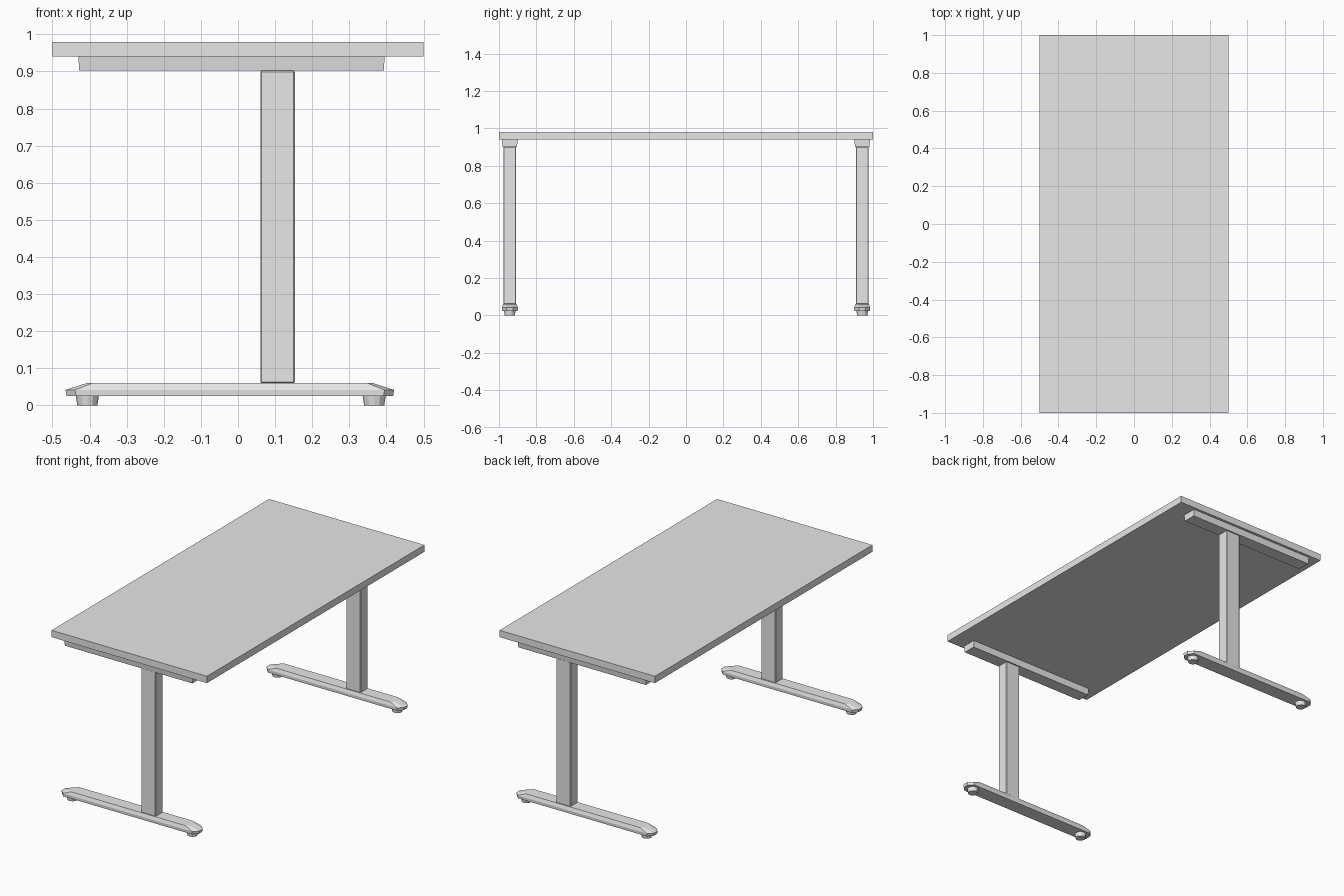
import bpy
import bmesh
from mathutils import Vector

if "Cube" in bpy.data.objects:
    bpy.data.objects.remove(bpy.data.objects["Cube"], do_unlink=True)

# Single plain grey finish
grey = bpy.data.materials.new("plain_grey")
grey.use_nodes = True
grey.diffuse_color = (0.8, 0.8, 0.8, 1)
grey.node_tree.nodes["Principled BSDF"].inputs["Base Color"].default_value = (0.8, 0.8, 0.8, 1)


def make_object(name, bm):
    bmesh.ops.recalc_face_normals(bm, faces=bm.faces)
    mesh = bpy.data.meshes.new(name)
    bm.to_mesh(mesh)
    bm.free()
    mesh.materials.append(grey)
    obj = bpy.data.objects.new(name, mesh)
    bpy.context.collection.objects.link(obj)
    return obj


def loft(name, outlines):
    """Stack closed outlines of equal point count and cap both ends."""
    bm = bmesh.new()
    rings = [[bm.verts.new(p) for p in outline] for outline in outlines]
    for low, high in zip(rings, rings[1:]):
        n = len(low)
        for i in range(n):
            j = (i + 1) % n
            bm.faces.new((low[i], low[j], high[j], high[i]))
    bm.faces.new(rings[0])
    bm.faces.new(rings[-1])
    return make_object(name, bm)


def rect(x0, x1, y, width, z):
    h = width / 2
    return [(x0, y - h, z), (x1, y - h, z), (x1, y + h, z), (x0, y + h, z)]


def clipped_rect(x0, x1, y, width, z, cut):
    """Rectangle with its four corners cut off, as seen from above."""
    h, c = width / 2, cut
    return [(x0 + c, y - h, z), (x1 - c, y - h, z), (x1, y - h + c, z), (x1, y + h - c, z),
            (x1 - c, y + h, z), (x0 + c, y + h, z), (x0, y + h - c, z), (x0, y - h + c, z)]


def pad(name, x, y):
    bm = bmesh.new()
    bmesh.ops.create_cone(bm, cap_ends=True, segments=12, radius1=0.027, radius2=0.031, depth=0.025)
    bmesh.ops.translate(bm, verts=bm.verts, vec=Vector((x, y, 0.0125)))
    return make_object(name, bm)


# Desk top
loft("desk_top", [rect(-0.5, 0.5, 0, 2, 0.94), rect(-0.5, 0.5, 0, 2, 0.98)])

# One T-shaped leg assembly at each end
for end, y in (("front", -0.942), ("back", 0.942)):
    loft(end + "_support_rail", [rect(-0.428, 0.393, y, 0.076, 0.902),
                                 rect(-0.43, 0.395, y, 0.086, 0.94)])

    column = loft(end + "_column", [rect(0.06, 0.153, y, 0.067, 0.06),
                                    rect(0.06, 0.153, y, 0.067, 0.902)])
    bevel = column.modifiers.new("soft_edges", "BEVEL")
    bevel.width = 0.003
    bevel.segments = 1

    # Foot bar with sloping shoulders and clipped corners
    loft(end + "_foot_bar", [clipped_rect(-0.462, 0.418, y, 0.084, 0.025, 0.026),
                             clipped_rect(-0.465, 0.421, y, 0.086, 0.042, 0.026),
                             clipped_rect(-0.405, 0.361, y, 0.072, 0.061, 0.015)])

    # Levelling pads
    for side, x in (("right", -0.406), ("left", 0.367)):
        pad(f"{end}_{side}_levelling_pad", x, y)
